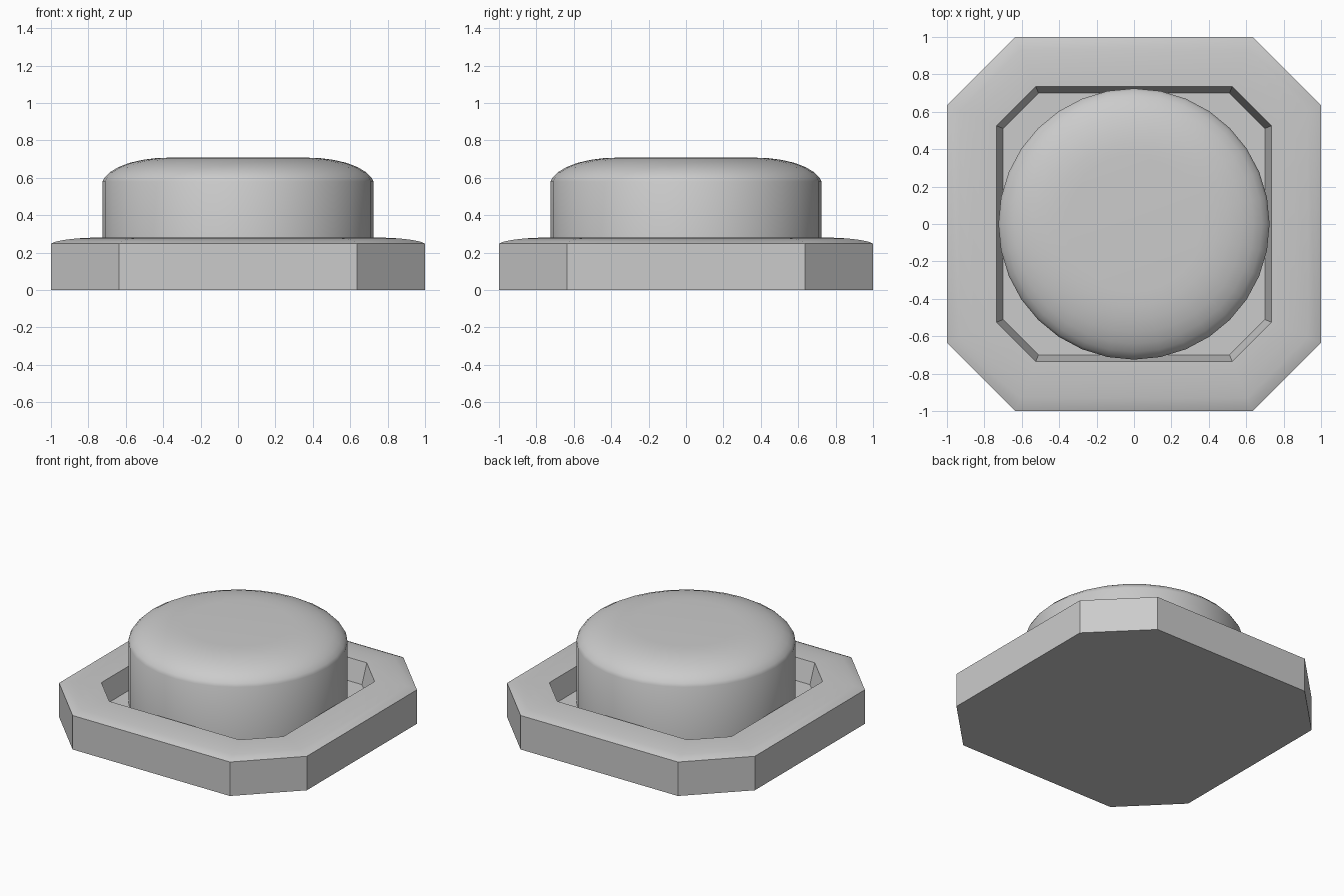
import bpy, bmesh, math

if "Cube" in bpy.data.objects:
    bpy.data.objects.remove(bpy.data.objects["Cube"])


def octagon(half, z):
    # chamfered square, offset evenly from the outer outline
    c = 0.635 - (1 - half) * math.tan(math.radians(22.5))
    h = half
    return [(h, -c, z), (h, c, z), (c, h, z), (-c, h, z),
            (-h, c, z), (-h, -c, z), (-c, -h, z), (c, -h, z)]


def circle(r, z, n=32):
    return [(r * math.cos(2 * math.pi * i / n), r * math.sin(2 * math.pi * i / n), z)
            for i in range(n)]


def loft(name, rings):
    # skin consecutive rings and cap both ends
    bm = bmesh.new()
    loops = [[bm.verts.new(p) for p in ring] for ring in rings]
    n = len(loops[0])
    for a, b in zip(loops, loops[1:]):
        for i in range(n):
            j = (i + 1) % n
            bm.faces.new((a[i], a[j], b[j], b[i]))
    bm.faces.new(loops[0][::-1])
    bm.faces.new(loops[-1])
    bmesh.ops.recalc_face_normals(bm, faces=bm.faces[:])
    mesh = bpy.data.meshes.new(name)
    bm.to_mesh(mesh)
    bm.free()
    obj = bpy.data.objects.new(name, mesh)
    bpy.context.collection.objects.link(obj)
    bpy.ops.object.select_all(action='DESELECT')
    obj.select_set(True)
    bpy.context.view_layer.objects.active = obj
    bpy.ops.object.shade_smooth_by_angle(angle=math.radians(30))
    return obj


# octagonal tray: outer wall, softly crowned rim, tapered recess and floor
tray_profile = [(1, 0), (1, 0.248), (0.975, 0.259), (0.93, 0.268), (0.86, 0.276),
                (0.78, 0.28), (0.735, 0.28), (0.70, 0.13)]
loft("base_tray", [octagon(h, z) for h, z in tray_profile])

# round button with a softly domed edge and flat top
button_profile = [(0.725, 0.11), (0.725, 0.58), (0.713, 0.602), (0.685, 0.63),
                  (0.64, 0.657), (0.58, 0.68), (0.51, 0.696), (0.44, 0.705),
                  (0.36, 0.708)]
loft("button_cap", [circle(r, z) for r, z in button_profile])
